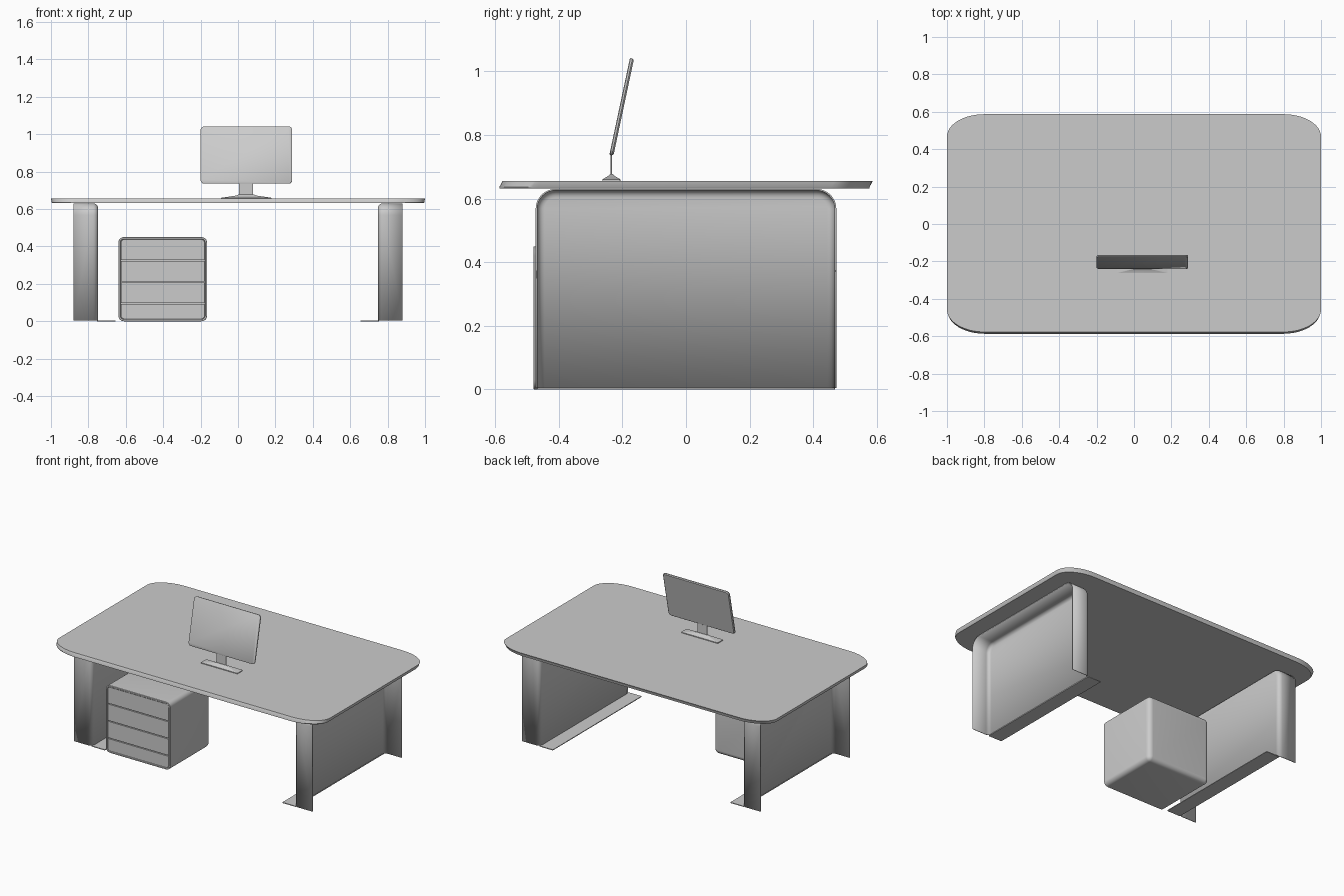
import bpy, bmesh
from math import sin, cos, pi, radians

if "Cube" in bpy.data.objects:
    bpy.data.objects.remove(bpy.data.objects["Cube"])


def loft(name, rings, caps=(True, True), closed=True, angle=35):
    """Skin a list of equal-length point rings into one object."""
    bm = bmesh.new()
    vs = [[bm.verts.new(p) for p in ring] for ring in rings]
    n = len(rings[0])
    for a, b in zip(vs, vs[1:]):
        for i in range(n if closed else n - 1):
            j = (i + 1) % n
            bm.faces.new((a[i], a[j], b[j], b[i]))
    if caps[0]:
        bm.faces.new(vs[0][::-1])
    if caps[1]:
        bm.faces.new(vs[-1])
    bmesh.ops.recalc_face_normals(bm, faces=bm.faces[:])
    me = bpy.data.meshes.new(name)
    bm.to_mesh(me)
    bm.free()
    ob = bpy.data.objects.new(name, me)
    bpy.context.collection.objects.link(ob)
    bpy.ops.object.select_all(action='DESELECT')
    ob.select_set(True)
    bpy.context.view_layer.objects.active = ob
    bpy.ops.object.shade_smooth_by_angle(angle=radians(angle))
    return ob


def round_rect(u0, u1, v0, v1, radii, seg=6):
    """Rounded rectangle; radii are (ru, rv) for corners u1v1, u0v1, u0v0, u1v0."""
    pts = []
    for k, (su, sv) in enumerate(((1, 1), (-1, 1), (-1, -1), (1, -1))):
        ru, rv = radii[k]
        cu = u1 - ru if su > 0 else u0 + ru
        cv = v1 - rv if sv > 0 else v0 + rv
        for i in range(seg + 1):
            a = (k + i / seg) * pi / 2
            pts.append((cu + ru * cos(a), cv + rv * sin(a)))
    return pts


def rect(u0, u1, v0, v1, r, inset=0.0, seg=6):
    q = max(r - inset, 0.001)
    return round_rect(u0 + inset, u1 - inset, v0 + inset, v1 - inset, [(q, q)] * 4, seg)


# Desktop: wide rounded corners, edge slightly raked
def top_ring(z, grow, shift):
    o = round_rect(-1 + grow, 1 - grow, -0.582, 0.582, [(0.2, 0.12)] * 4, 12)
    return [(x, y + shift, z) for x, y in o]


loft("desktop", [top_ring(0.631, 0.008, -0.005), top_ring(0.636, 0.004, -0.005),
                 top_ring(0.655, 0.0, 0.005)])


# Legs: pressed sheet with front, top and back flanges facing outwards
def arch(x, t):
    r, cy, cz = 0.06 - t, 0.41, 0.568
    pts = [(x, -cy - r, 0.004)]
    for c, a0 in ((-cy, pi), (cy, pi / 2)):
        for i in range(9):
            a = a0 - i / 8 * pi / 2
            pts.append((x, c + r * cos(a), cz + r * sin(a)))
    pts.append((x, cy + r, 0.004))
    return pts


for side, s in (("left", -1), ("right", 1)):
    f = 0.025
    rings = [arch(s * 0.88, 0)]
    for i in range(6):
        a = i / 5 * pi / 2
        rings.append(arch(s * (0.75 + f - f * sin(a)), f - f * cos(a)))
    leg = loft(side + "_leg", rings, caps=(False, True), closed=False)
    m = leg.modifiers.new("thickness", 'SOLIDIFY')
    m.thickness = 0.005
    m.offset = 0
    # Flat foot turned inwards under the desk
    xs = sorted((s * 0.655, s * 0.755))
    loft(side + "_foot", [[(x, y, z) for x, y in rect(*xs, -0.468, 0.468, 0.004, seg=2)]
                          for z in (0.0, 0.005)])

# Drawer cabinet: rounded shell with a shallow front recess
X0, X1, Z0, Z1 = -0.64, -0.165, 0.0, 0.45
steps = [(-0.468, 0.012), (-0.478, 0.012), (-0.48, 0.010), (-0.48, 0.002), (-0.478, 0.0)]
steps += [(-0.085 + 0.03 * sin(a), 0.03 - 0.03 * cos(a))
          for a in [i / 5 * pi / 2 for i in range(6)]]
loft("drawer_cabinet", [[(x, y, z) for x, z in rect(X0, X1, Z0, Z1, 0.03, t)]
                        for y, t in steps])

# Drawer fronts, rounded where they meet the shell corners
levels = [0.010, 0.095, 0.21, 0.325, 0.440]
for k in range(4):
    lo, hi = levels[k] + 0.003, levels[k + 1] - 0.003
    rt = 0.017 if k == 3 else 0.002
    rb = 0.017 if k == 0 else 0.002
    out = round_rect(X0 + 0.014, X1 - 0.014, lo, hi, [(rt, rt)] * 2 + [(rb, rb)] * 2)
    loft("drawer_front_%d" % (k + 1), [[(x, y, z) for x, z in out] for y in (-0.466, -0.478)])

# Monitor screen: thin rounded slab leaning backwards
T = radians(12)


def lean(x, v, d):
    return (x, -0.241 + v * sin(T) + d * cos(T), 0.737 + v * cos(T) - d * sin(T))


slab = [(0.0, 0.003), (0.002, 0.0), (0.008, 0.0), (0.013, 0.005)]
loft("monitor_screen", [[lean(x, v, d) for x, v in rect(-0.2, 0.29, 0, 0.312, 0.02, t)]
                        for d, t in slab])

# Monitor neck: thin upright blade
loft("monitor_neck", [[(x, y, z) for x, y in rect(0.005, 0.08, -0.237, -0.232, 0.001, seg=1)]
                      for z in (0.665, 0.755)])

# Monitor base: low plate rising to a ridge under the neck
base = [(0.655, -0.09, 0.18, -0.263, -0.206), (0.660, -0.09, 0.18, -0.263, -0.206),
        (0.672, -0.01, 0.098, -0.243, -0.226), (0.677, 0.0, 0.088, -0.239, -0.230)]
loft("monitor_base", [[(x, y, z) for x, y in rect(a, b, c, d, 0.003, seg=2)]
                      for z, a, b, c, d in base], angle=20)
